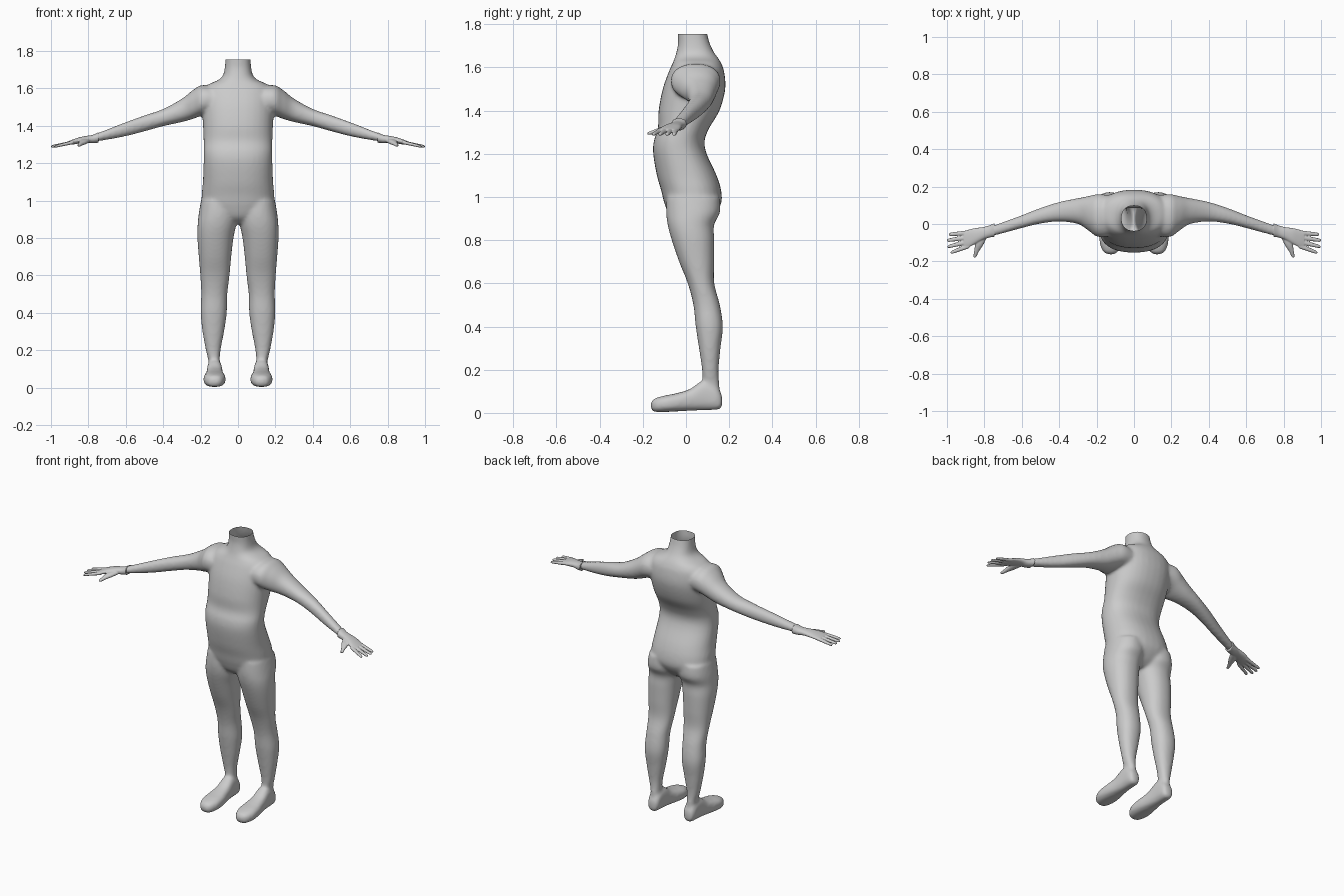
import bpy, bmesh, math

clay = bpy.data.materials.new("clay_grey")
clay.diffuse_color = (0.6, 0.6, 0.6, 1)


def dense(rows, steps=6):
    """Catmull-Rom interpolation between profile rows."""
    out = []
    for i in range(len(rows) - 1):
        p0, p1, p2, p3 = (rows[max(i - 1, 0)], rows[i], rows[i + 1], rows[min(i + 2, len(rows) - 1)])
        for k in range(steps):
            t = k / steps
            out.append([0.5 * (2 * b + (c - a) * t + (2 * a - 5 * b + 4 * c - d) * t * t
                               + (3 * b - a - 3 * c + d) * t ** 3)
                        for a, b, c, d in zip(p0, p1, p2, p3)])
    return out + [list(rows[-1])]


def loft(bm, axis, rows, side=1, power=2.2, n=32):
    """Closed tube along an axis; each row is position, then low/high limits of the other two axes."""
    rings = []
    for t, a0, a1, b0, b1 in dense(rows):
        ring = []
        for i in range(n):
            c, s = math.cos(2 * math.pi * i / n), math.sin(2 * math.pi * i / n)
            a = (a0 + a1) / 2 + (a1 - a0) / 2 * math.copysign(abs(c) ** (2 / power), c)
            b = (b0 + b1) / 2 + (b1 - b0) / 2 * math.copysign(abs(s) ** (2 / power), s)
            x, y, z = {'x': (t, a, b), 'y': (a, t, b), 'z': (a, b, t)}[axis]
            ring.append(bm.verts.new((x * side, y, z)))
        rings.append(ring)
    faces = [bm.faces.new(rings[0]), bm.faces.new(rings[-1])]
    for r, q in zip(rings, rings[1:]):
        faces += [bm.faces.new((r[i], r[(i + 1) % n], q[(i + 1) % n], q[i])) for i in range(n)]
    bmesh.ops.recalc_face_normals(bm, faces=faces)


def fuse(name, bm, voxel, smooth):
    """Blend overlapping tubes into one smooth skin."""
    me = bpy.data.meshes.new(name)
    bm.to_mesh(me)
    bm.free()
    ob = bpy.data.objects.new(name, me)
    bpy.context.collection.objects.link(ob)
    m = ob.modifiers.new("skin", 'REMESH')
    m.mode, m.voxel_size = 'VOXEL', voxel
    m = ob.modifiers.new("soften", 'SMOOTH')
    m.factor, m.iterations = 0.5, smooth
    ob.data = bpy.data.meshes.new_from_object(ob.evaluated_get(bpy.context.evaluated_depsgraph_get()))
    ob.modifiers.clear()
    ob.data.materials.clear()
    ob.data.materials.append(clay)
    for p in ob.data.polygons:
        p.use_smooth = True
        p.material_index = 0
    return ob


# Torso and neck: height, half width, front, back
torso = [(0.875, .07, -.03, .08), (0.91, .14, -.075, .125), (0.97, .19, -.1, .163), (1.03, .194, -.115, .163),
         (1.1, .188, -.135, .142), (1.2, .184, -.152, .096), (1.26, .184, -.149, .086), (1.32, .184, -.13, .108),
         (1.4, .187, -.127, .155), (1.5, .193, -.108, .182), (1.58, .19, -.08, .177), (1.62, .16, -.062, .163),
         (1.645, .105, -.052, .148), (1.67, .08, -.045, .13), (1.71, .071, -.037, .111),
         (1.757, .067, -.038, .098), (1.8, .066, -.04, .09)]
# Leg: height, inner, outer, front, back
leg = [(0.06, .095, .158, .06, .16), (0.13, .098, .156, .075, .155), (0.2, .093, .172, .074, .151),
       (0.3, .074, .19, .06, .16), (0.4, .06, .2, .045, .171), (0.5, .057, .197, .034, .157),
       (0.6, .045, .202, .008, .131), (0.7, .036, .21, -.032, .131), (0.8, .024, .217, -.066, .131),
       (0.87, .01, .216, -.085, .13), (0.93, .004, .21, -.092, .158), (1.0, .01, .198, -.09, .155)]
# Foot: depth, inner, outer, bottom, top
foot = [(-.162, .105, .14, .018, .05), (-.147, .085, .165, .005, .066), (-.1, .067, .184, .004, .08),
        (-.04, .068, .182, .007, .092), (.02, .078, .172, .01, .112), (.08, .084, .166, .012, .15),
        (.135, .087, .163, .014, .13), (.158, .093, .157, .018, .1), (.168, .11, .143, .03, .075)]
# Arm: distance out, front, back, bottom, top
arm = [(.1, -.06, .15, 1.47, 1.605), (.19, -.07, .16, 1.455, 1.618), (.24, -.038, .15, 1.437, 1.592),
       (.3, .0, .138, 1.42, 1.545), (.4, .013, .118, 1.398, 1.49), (.5, .002, .086, 1.37, 1.456),
       (.6, -.022, .047, 1.344, 1.42), (.7, -.05, .011, 1.325, 1.381), (.77, -.068, -.014, 1.315, 1.354)]

bm = bmesh.new()
loft(bm, 'z', [(z, -w, w, f, b) for z, w, f, b in torso], power=2.3)
for side in (1, -1):
    loft(bm, 'z', leg, side)
    loft(bm, 'y', foot, side, power=2.6)
    loft(bm, 'x', arm, side)
body = fuse("body", bm, 0.009, 10)

# Open the neck at its rim
bm = bmesh.new()
bm.from_mesh(body.data)
bmesh.ops.bisect_plane(bm, geom=bm.verts[:] + bm.edges[:] + bm.faces[:],
                       plane_co=(0, 0, 1.755), plane_no=(0, 0, 1), clear_outer=True)
bm.to_mesh(body.data)
bm.free()

# Hand with wrist cuff: distance out, front, back, bottom, top
palm = [(.745, -.068, .004, 1.31, 1.366), (.775, -.073, -.008, 1.307, 1.352), (.81, -.085, -.017, 1.309, 1.346),
        (.85, -.107, -.022, 1.305, 1.338), (.885, -.125, -.03, 1.3, 1.326), (.91, -.125, -.038, 1.3, 1.316)]
# Fingers: base y, tip y, tip x
fingers = [(-.046, -.056, .99), (-.07, -.088, 1.0), (-.093, -.122, .998), (-.116, -.153, .98)]
# Thumb: depth, inner, outer, bottom, top
thumb = [(-.065, .785, .84, 1.309, 1.335), (-.11, .805, .85, 1.3, 1.326),
         (-.145, .828, .854, 1.293, 1.313), (-.17, .84, .859, 1.288, 1.303), (-.179, .846, .856, 1.291, 1.299)]

for side, label in ((1, "left"), (-1, "right")):
    bm = bmesh.new()
    loft(bm, 'x', palm, side)
    loft(bm, 'y', thumb, side)
    for y0, y1, tip in fingers:
        rows = []
        for t, r in ((0, .013), (.5, .0115), (.9, .0095), (1, .005)):
            x, y, z = .88 + (tip - .88) * t, y0 + (y1 - y0) * t, 1.312 - .023 * t
            rows.append((x, y - r, y + r, z - r * .75, z + r * .75))
        loft(bm, 'x', rows, side, n=16)
    fuse(label + "_hand", bm, 0.0035, 3)
